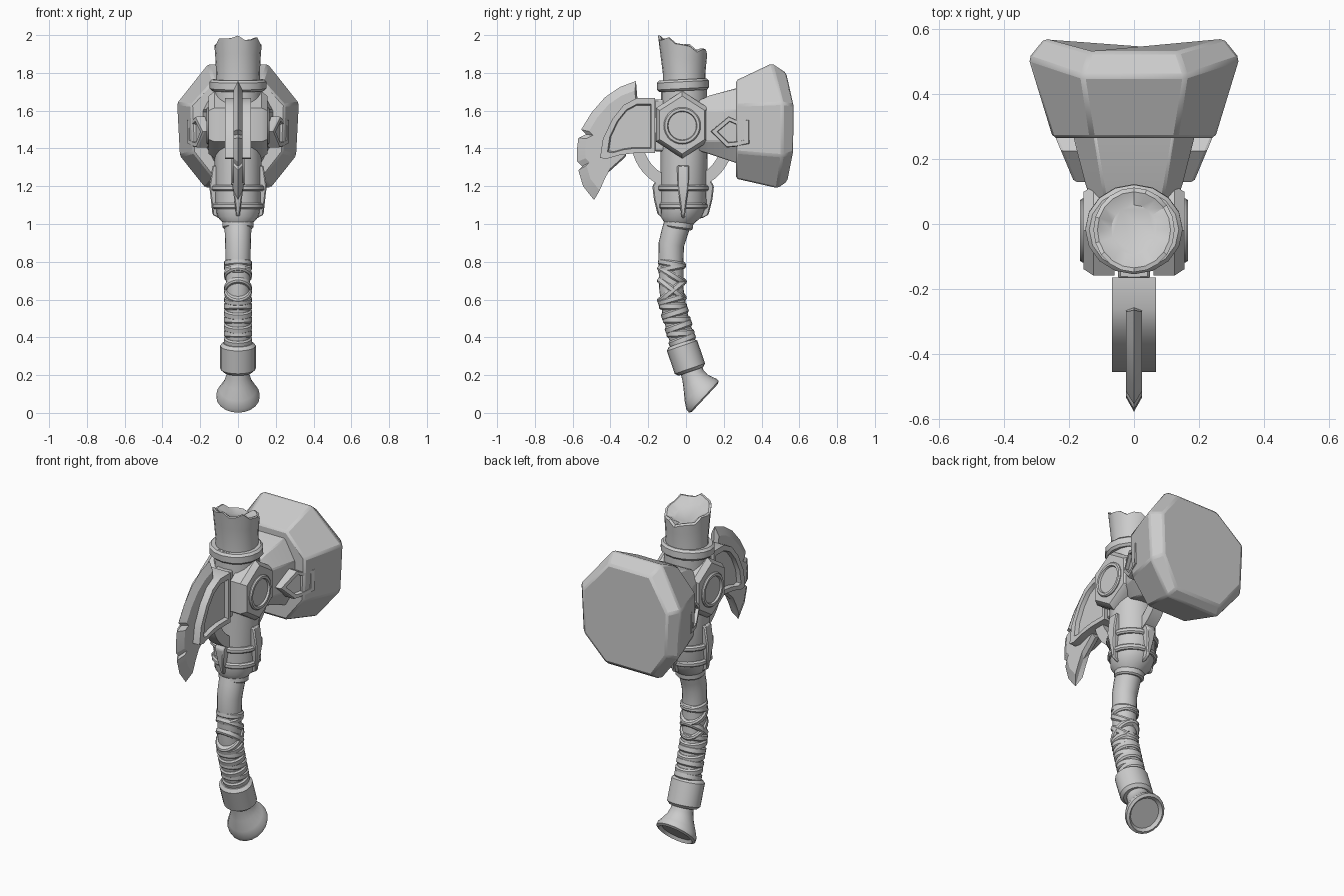
import bpy, bmesh
from math import sin, cos, pi, radians, tan
from mathutils import Vector

cube = bpy.data.objects.get("Cube")
if cube:
    bpy.data.objects.remove(cube)

grey = bpy.data.materials.new("plain_grey")
grey.use_nodes = True
tone = (0.6, 0.6, 0.6, 1)
grey.diffuse_color = tone
grey.node_tree.nodes["Principled BSDF"].inputs["Base Color"].default_value = tone


def loft(name, sections, bevel=0, angle=35):
    """Skin a list of closed rings and cap both ends."""
    bm = bmesh.new()
    rings = [[bm.verts.new(p) for p in s] for s in sections]
    n = len(rings[0])
    for a, b in zip(rings, rings[1:]):
        for i in range(n):
            j = (i + 1) % n
            bm.faces.new((a[i], a[j], b[j], b[i]))
    bm.faces.new(rings[0])
    bm.faces.new(rings[-1])
    bmesh.ops.recalc_face_normals(bm, faces=bm.faces)
    mesh = bpy.data.meshes.new(name)
    bm.to_mesh(mesh)
    bm.free()
    mesh.materials.append(grey)
    ob = bpy.data.objects.new(name, mesh)
    bpy.context.collection.objects.link(ob)
    bpy.ops.object.select_all(action='DESELECT')
    ob.select_set(True)
    bpy.context.view_layer.objects.active = ob
    bpy.ops.object.shade_smooth_by_angle(angle=radians(angle))
    if bevel:
        mod = ob.modifiers.new("soft_edges", 'BEVEL')
        mod.width = bevel
        mod.segments = 1
        mod.angle_limit = radians(25)
    return ob


def ring(y, z, rx, ry=None, tilt=0, n=20):
    """Ellipse around the shaft, tilted about the x axis (degrees)."""
    ry = ry or rx
    a = radians(tilt)
    return [Vector((rx * cos(t), y + ry * sin(t) * cos(a), z + ry * sin(t) * sin(a)))
            for t in (2 * pi * i / n for i in range(n))]


def band(name, y, z, rx, ry, h, tilt=0, n=20, edge=0.012):
    """Chamfered strap or collar around the shaft."""
    a = radians(tilt)
    steps = ((-h / 2, edge), (-h / 2 + edge, 0), (h / 2 - edge, 0), (h / 2, edge))
    return loft(name, [ring(y - sin(a) * d, z + cos(a) * d, rx - e, ry - e, tilt, n)
                       for d, e in steps])


def outline(pts, x, scale=1, centre=(0, 0), shear=0):
    """Side profile placed at a given x, optionally shrunk toward a centre."""
    out = []
    for y, z in pts:
        y = centre[0] + (y - centre[0]) * scale
        z = centre[1] + (z - centre[1]) * scale
        out.append(Vector((x + shear * y, y, z)))
    return out


# Handle, pommel and grip collar
loft("handle", [ring(y, z, r, tilt=t) for y, z, r, t in (
    (0.03, 0.22, 0.06, 20), (0.0, 0.32, 0.066, 18), (-0.03, 0.42, 0.066, 14),
    (-0.06, 0.53, 0.066, 9), (-0.078, 0.66, 0.064, 3), (-0.08, 0.8, 0.066, 0),
    (-0.078, 0.89, 0.068, -8), (-0.062, 0.95, 0.07, -20), (-0.04, 1.02, 0.072, -10))])
loft("pommel", [ring(y, z, r, tilt=t) for y, z, r, t in (
    (0.02, 0.25, 0.058, 20), (0.037, 0.2, 0.062, 24), (0.05, 0.165, 0.074, 32),
    (0.068, 0.125, 0.098, 40), (0.082, 0.1, 0.114, 45), (0.095, 0.085, 0.115, 47),
    (0.1, 0.079, 0.1, 47), (0.088, 0.09, 0.085, 47))])
band("grip_collar", 0.0, 0.295, 0.094, 0.085, 0.16, 19, edge=0.016)

# Leather wraps: stacked turns below, crossed straps above
for i in range(6):
    z = 0.385 + i * 0.036
    band(f"wrap_{i}", -0.02 - (z - 0.385) * 0.27, z, 0.075, 0.074, 0.04,
         13 - i + 9 * (-1) ** i, edge=0.008)
for i, (z, tilt) in enumerate(((0.6, 16), (0.645, 40), (0.655, -38), (0.73, -32),
                               (0.77, 12), (0.79, -10))):
    band(f"cross_strap_{i}", -0.075, z, 0.074, 0.073 / cos(radians(tilt)), 0.036,
         tilt, edge=0.008)

# Main shaft with a broken top
loft("shaft", [ring(-0.035, 1.0, 0.075), ring(-0.025, 1.04, 0.11), ring(-0.012, 1.1, 0.122),
               ring(-0.01, 1.4, 0.124), ring(-0.01, 1.76, 0.122)])
rim = ring(-0.018, 1.948, 0.125, 0.136, -17)
for i, p in enumerate(rim):
    p.z += 0.012 * sin(i * 2.2) + 0.006 * sin(i * 5)
lip = [p * 0.9 + Vector((0, -0.018, 1.948)) * 0.1 + Vector((0, 0, 0.004)) for p in rim]
bowl = [p - Vector((0, 0, 0.02)) for p in ring(-0.018, 1.948, 0.07, 0.08, -17)]
loft("broken_top", [ring(-0.01, 1.72, 0.118, 0.112), ring(-0.01, 1.8, 0.116, 0.113),
                    ring(-0.014, 1.88, 0.12, 0.124, -10), rim, lip, bowl])
band("top_collar", -0.016, 1.735, 0.15, 0.138, 0.06, 3, 16)
band("middle_band", -0.014, 1.19, 0.143, 0.138, 0.032, 0, 16, 0.008)
band("lower_band", -0.014, 1.095, 0.137, 0.13, 0.032, 0, 16, 0.008)
band("neck_band", -0.04, 0.998, 0.083, 0.078, 0.045, -8, 16, 0.008)


# Four tapered struts around the shaft base
def strut(name, direction, steps):
    d = Vector(direction)
    side = Vector((-d.y, d.x, 0))
    mid = Vector((0, -0.015, 0))
    loft(name, [[mid + d * r + side * w * s + Vector((0, 0, z))
                 for r, s in ((0.07, -1), (0.07, 1), (out, 1), (out, -1))]
                for z, w, out in steps], 0.006)


for label, d, top in (("left", (1, 0), 1.31), ("right", (-1, 0), 1.31),
                      ("front", (0, -1), 1.25), ("back", (0, 1), 1.25)):
    reach = 0.152 if d[0] else 0.163
    strut(label + "_strut", (*d, 0),
          ((top, 0.032, 0.135), (1.2, 0.03, reach), (1.13, 0.02, reach - 0.008),
           (1.05, 0.01, 0.135), (1.03, 0.008, 0.1)))

# Curved braces linking blade and hammer to the shaft
for label, start, end in (("front", 195, 255), ("back", 285, 345)):
    sections = []
    for i in range(11):
        t = radians(start + (end - start) * i / 10)
        sections.append([Vector((x, -0.02 + r * cos(t), 1.45 + r * sin(t)))
                         for x, r in ((-0.035, 0.21), (0.035, 0.21), (0.035, 0.272), (-0.035, 0.272))])
    loft(label + "_brace", sections)

# Hexagonal side bosses with round studs
hexagon = [(-0.02 + 0.16 * sin(pi * i / 3), 1.525 + 0.178 * cos(pi * i / 3)) for i in range(6)]
circle = [(-0.02 + 0.098 * sin(pi * i / 14), 1.52 + 0.098 * cos(pi * i / 14)) for i in range(28)]
for label, s in (("left", 1), ("right", -1)):
    c = (-0.02, 1.52)
    loft(label + "_hex_boss", [outline(hexagon, 0.06 * s), outline(hexagon, 0.125 * s),
                               outline(hexagon, 0.155 * s, 0.86, c)])
    loft(label + "_round_stud", [outline(circle, 0.1 * s), outline(circle, 0.16 * s),
                                 outline(circle, 0.167 * s, 0.94, c),
                                 outline(circle, 0.167 * s, 0.8, c),
                                 outline(circle, 0.156 * s, 0.76, c)])

# Axe: socket, framed cheek and notched blade
socket = [(-0.1, 1.66), (-0.17, 1.66), (-0.17, 1.385), (-0.1, 1.385)]
loft("axe_socket", [outline(socket, -0.05), outline(socket, 0.05)], 0.008)
cheek = [(-0.165, 1.667), (-0.26, 1.667), (-0.33, 1.63), (-0.39, 1.555), (-0.44, 1.45),
         (-0.455, 1.35), (-0.42, 1.345), (-0.35, 1.365), (-0.275, 1.375), (-0.165, 1.375)]
c = (-0.26, 1.505)
loft("axe_cheek", [outline(cheek, x, k, c) for x, k in (
    (-0.045, 0.76), (-0.068, 0.8), (-0.068, 1), (0.068, 1), (0.068, 0.8), (0.045, 0.76))])
blade = [(-0.255, 1.64), (-0.265, 1.757), (-0.35, 1.725), (-0.43, 1.67), (-0.5, 1.59),
         (-0.555, 1.5), (-0.53, 1.475), (-0.57, 1.455), (-0.578, 1.39), (-0.576, 1.33),
         (-0.55, 1.305), (-0.57, 1.285), (-0.545, 1.2), (-0.487, 1.127), (-0.455, 1.2),
         (-0.42, 1.265), (-0.32, 1.355)]
c = (-0.3, 1.44)
loft("axe_blade", [outline(blade, -0.025, 0.84, c), outline(blade, 0), outline(blade, 0.025, 0.84, c)],
     angle=15)


# Hammer: faceted neck and head made from mirrored octagons
def octagon(right_half):
    """right_half lists (x, y, z) from top to bottom."""
    return [Vector(p) for p in right_half] + [Vector((-x, y, z)) for x, y, z in reversed(right_half)]


loft("hammer_neck", [octagon([(w * 0.65, y, zt), (w, y, 1.6), (w, y, 1.44), (w * 0.65, y, zb)])
                     for y, w, zt, zb in ((0.06, 0.13, 1.65, 1.39), (0.125, 0.15, 1.68, 1.37),
                                          (0.29, 0.192, 1.725, 1.315))], 0.006, 15)
loft("hammer_head", [
    octagon([(0.13, 0.265, 1.76), (0.25, 0.265, 1.63), (0.24, 0.265, 1.38), (0.13, 0.265, 1.24)]),
    octagon([(0.16, 0.455, 1.85), (0.325, 0.51, 1.64), (0.31, 0.51, 1.36), (0.175, 0.485, 1.19)]),
    octagon([(0.135, 0.53, 1.8), (0.275, 0.572, 1.63), (0.265, 0.57, 1.38), (0.15, 0.535, 1.225)])],
    0.01, 15)

# Pointed frames on the hammer sides
crest = [(0.13, 1.49), (0.225, 1.57), (0.275, 1.548), (0.335, 1.553), (0.335, 1.425),
         (0.27, 1.41), (0.215, 1.405)]
c = (0.245, 1.487)
for label, s in (("left", 1), ("right", -1)):
    loft(label + "_hammer_crest", [outline(crest, x * s, k, c, 0.42 * s) for x, k in (
        (0.07, 1), (0.122, 1), (0.13, 0.95), (0.13, 0.7), (0.11, 0.66))], angle=20)
